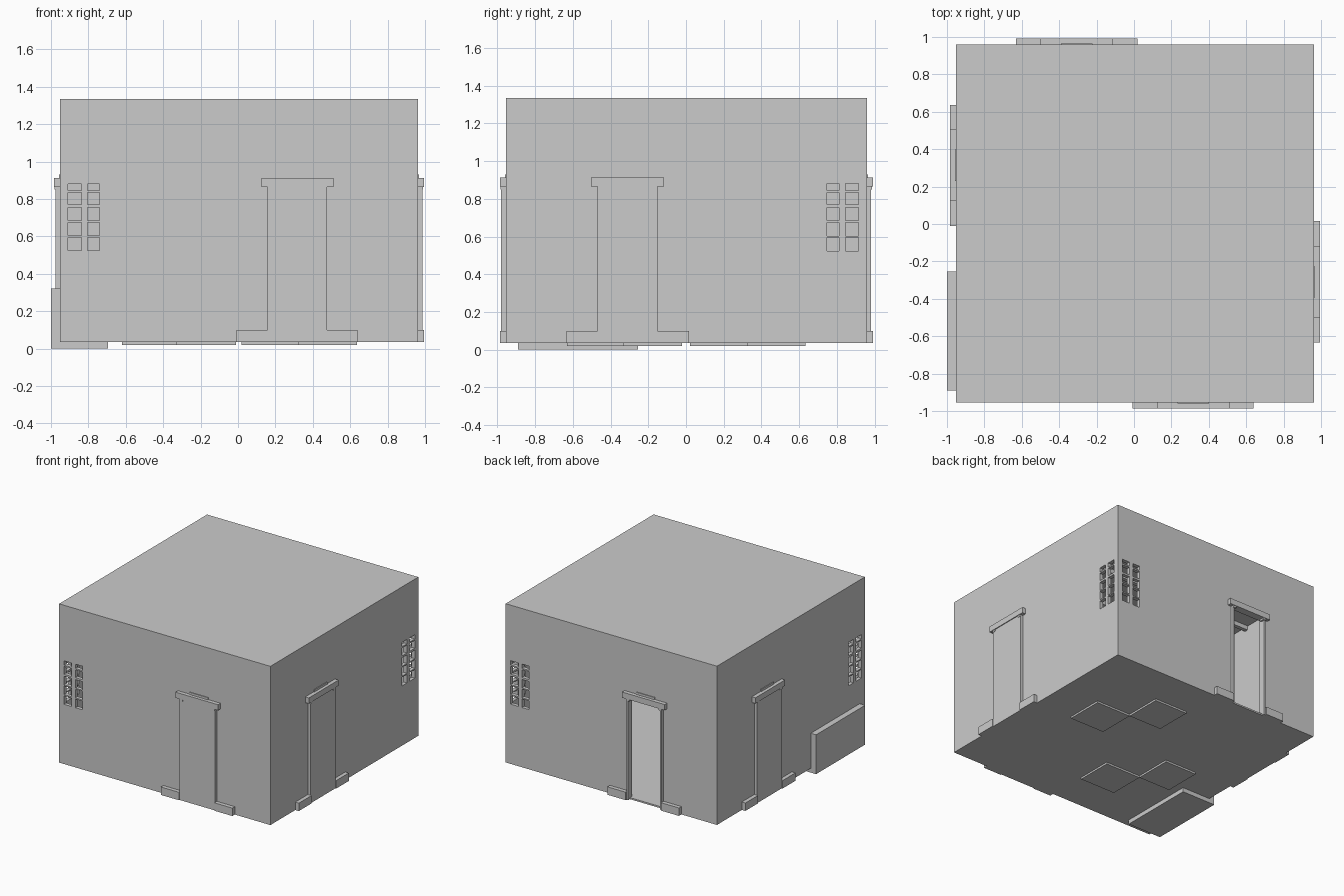
import bpy, bmesh, random

if "Cube" in bpy.data.objects:
    bpy.data.objects.remove(bpy.data.objects["Cube"])

random.seed(4)
CX, CY = 0.005, 0.002          # centre of the room body
W, Z0, Z1, T = 0.957, 0.035, 1.335, 0.03


def boxes(name, spans):
    """One object made of axis-aligned boxes (x0, x1, y0, y1, z0, z1)."""
    bm = bmesh.new()
    for x0, x1, y0, y1, z0, z1 in spans:
        vs = bmesh.ops.create_cube(bm, size=1)['verts']
        for v in vs:
            v.co.x = x0 + (v.co.x + .5) * (x1 - x0)
            v.co.y = y0 + (v.co.y + .5) * (y1 - y0)
            v.co.z = z0 + (v.co.z + .5) * (z1 - z0)
    me = bpy.data.meshes.new(name)
    bm.to_mesh(me)
    bm.free()
    ob = bpy.data.objects.new(name, me)
    bpy.context.collection.objects.link(ob)
    return ob


def on_wall(side, u0, u1, d0, d1, z0, z1):
    """Span given along a wall (u) and outward (d), placed on one of the four walls."""
    pt = {'front': lambda u, d: (u, -d), 'right': lambda u, d: (d, -u),
          'back': lambda u, d: (-u, d), 'left': lambda u, d: (-d, u)}[side]
    (xa, ya), (xb, yb) = pt(u0, d0), pt(u1, d1)
    return (CX + min(xa, xb), CX + max(xa, xb), CY + min(ya, yb), CY + max(ya, yb), z0, z1)


SIDES = ('front', 'right', 'back', 'left')

# hollow room body with window grids and one open doorway
body = boxes('room_walls', [(CX - W, CX + W, CY - W, CY + W, Z0, Z1)])
i = W - T
inner = boxes('cut_inside', [(CX - i, CX + i, CY - i, CY + i, Z0 + .012, Z1 - .03)])
cols = ((-.913, -.843), (-.81, -.745))
rows = ((.524, .594), (.604, .674), (.684, .754), (.77, .834), (.845, .88))
panes = boxes('cut_windows', [on_wall(s, a, b, .917, 1.0, c, d)
                              for s in SIDES for a, b in cols for c, d in rows])
doorway = boxes('cut_doorway', [on_wall('back', .165, .463, .9, 1.02, .048, .865)])
for cutter in (inner, panes, doorway):
    mod = body.modifiers.new(cutter.name, 'BOOLEAN')
    mod.operation, mod.solver, mod.object = 'DIFFERENCE', 'EXACT', cutter
    cutter.hide_render = True
bpy.context.view_layer.update()
done = bpy.data.meshes.new_from_object(body.evaluated_get(bpy.context.evaluated_depsgraph_get()))
body.modifiers.clear()
body.data = done
for cutter in (inner, panes, doorway):
    bpy.data.objects.remove(cutter)

# door surrounds: lintel, top plate, skirting feet, brackets, and slab or jambs
D = W + .032
for s in SIDES:
    boxes(s + '_lintel', [on_wall(s, .12, .505, W - .01, D, .865, .912)])
    boxes(s + '_top_plate', [on_wall(s, .228, .395, W - .01, W + .006, .905, .93)])
    boxes(s + '_skirting', [on_wall(s, -.013, .152, W - .01, D, Z0, .1),
                            on_wall(s, .472, .635, W - .01, D, Z0, .1)])
    boxes(s + '_brackets', [on_wall(s, .152, .182, W - .01, D - .004, .85, .866),
                            on_wall(s, .445, .472, W - .01, D - .004, .85, .866)])
    if s == 'back':
        boxes('back_jambs', [on_wall(s, .152, .167, W - T, W + .022, Z0, .866),
                             on_wall(s, .457, .472, W - T, W + .022, Z0, .866)])
    else:
        boxes(s + '_door', [on_wall(s, .152, .472, W - .01, W + .025, Z0, .866)])

# floor pads that show under the room
boxes('floor_pads', [(.32, .635, .02, .33, .02, .045), (.02, .32, .33, .635, .02, .045),
                     (-.33, -.01, -.63, -.33, .02, .045), (-.62, -.33, -.33, -.02, .02, .045)])

# bench that pokes out through the left wall
boxes('bench', [(-1.0, -.695, -.89, -.255, 0, .31), (-1.0, -.695, -.89, -.255, .31, .322)])

# shelving on the inner left and front walls
left_shelves = [(-.92, -.72, -.7, -.1, z, z + .02) for z in (.45, .62, .8, .98, 1.14)]
left_shelves += [(-.92, -.72, y, y + .02, .322, 1.16) for y in (-.7, -.41, -.12)]
boxes('left_shelves', left_shelves)
front_shelves = [(-.68, -.15, -.92, -.76, z, z + .02) for z in (.4, .6, .8, 1.0)]
front_shelves += [(x, x + .02, -.92, -.76, .047, 1.02) for x in (-.68, -.42, -.17)]
boxes('front_shelves', front_shelves)

# stored items on the shelves
items = []
for z in (.47, .64, .82, 1.0):
    for k in range(7):
        y = -.66 + k * .075
        items.append((-.9, -.8, y, y + random.uniform(.03, .06), z, z + random.uniform(.05, .12)))
for z in (.42, .62, .82):
    for k in range(6):
        x = -.64 + k * .078
        items.append((x, x + random.uniform(.03, .06), -.9, -.82, z, z + random.uniform(.05, .13)))
boxes('stored_items', items)

# ceiling beams
boxes('ceiling_beams', [(-.92, .92, y, y + .03, 1.27, 1.31) for y in (-.6, -.2, .2)])
